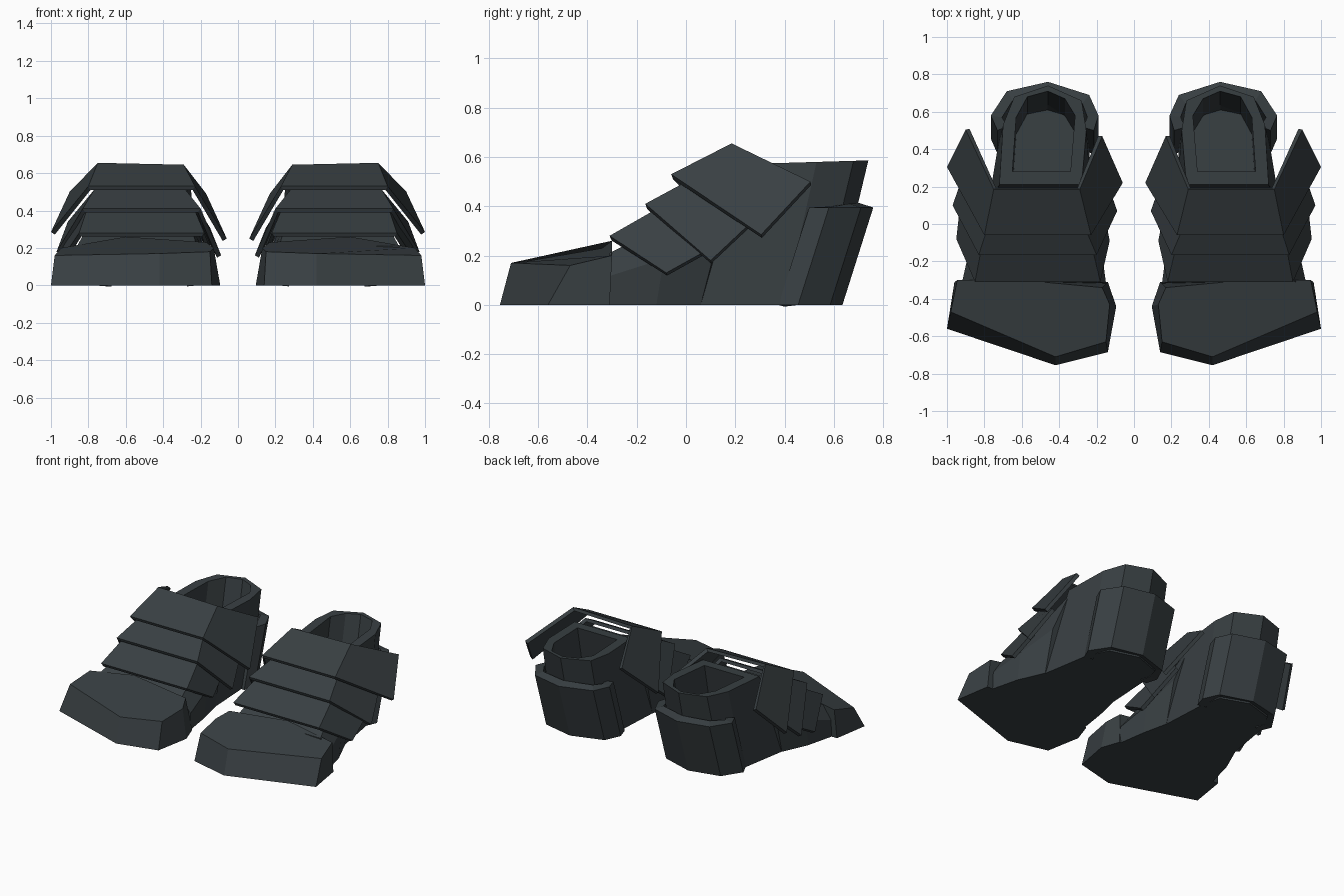
import bpy, bmesh

if "Cube" in bpy.data.objects:
    bpy.data.objects.remove(bpy.data.objects["Cube"])

dark = bpy.data.materials.new("dark_armour")
dark.diffuse_color = (0.04, 0.05, 0.055, 1)
dark.use_nodes = True
dark.node_tree.nodes["Principled BSDF"].inputs["Base Color"].default_value = dark.diffuse_color


def finish(name, bm, thickness=0):
    me = bpy.data.meshes.new(name)
    bm.to_mesh(me)
    bm.free()
    ob = bpy.data.objects.new(name, me)
    bpy.context.collection.objects.link(ob)
    me.materials.append(dark)
    if thickness:
        s = ob.modifiers.new("thickness", 'SOLIDIFY')
        s.thickness = thickness
        s.offset = -1
    # second boot is the mirror image across x = 0
    m = ob.modifiers.new("other_boot", 'MIRROR')
    m.use_mirror_merge = False
    return ob


def loft(name, rings):
    """Closed solid through rings of equal point count."""
    bm = bmesh.new()
    vs = [[bm.verts.new(p) for p in r] for r in rings]
    n = len(rings[0])
    for a, b in zip(vs, vs[1:]):
        for i in range(n):
            j = (i + 1) % n
            bm.faces.new((a[i], a[j], b[j], b[i]))
    bm.faces.new(vs[0][::-1])
    bm.faces.new(vs[-1])
    bmesh.ops.recalc_face_normals(bm, faces=bm.faces)
    return finish(name, bm)


def strip(name, low, high, thickness):
    """Bent sheet between two rows of points, given thickness."""
    bm = bmesh.new()
    a = [bm.verts.new(p) for p in low]
    b = [bm.verts.new(p) for p in high]
    for i in range(len(a) - 1):
        bm.faces.new((a[i], a[i + 1], b[i + 1], b[i]))
    return finish(name, bm, thickness)


def at(points, z, dy=0):
    return [(x, y + dy, z) for x, y in points]


# toe cap: flat sole outline up to a sloping top
toe_sole = [(1.0, -.56), (.42, -.755), (.14, -.685), (.095, -.44), (.14, -.31), (.55, -.31), (.96, -.31)]
toe_top = [(.98, -.47, .16), (.42, -.71, .17), (.15, -.63, .18), (.13, -.43, .2),
           (.17, -.34, .23), (.6, -.3, .26), (.945, -.3, .2)]
loft("toe_cap", [at(toe_sole, 0), toe_top])


# foot body: cross-sections from toe to ankle
def section(y0, y1, xi, xo, ti, to, z):
    ym = y0 + (y1 - y0) * .5
    return [(xi, y0, 0), (xi, ym, z * .55), (ti, y1, z), (to, y1, z), (xo, ym, z * .55), (xo, y0, 0)]


loft("foot_body", [
    section(-.32, -.31, .15, .92, .22, .86, .21),
    section(-.12, -.06, .18, .87, .26, .79, .34),
    section(.06, .21, .22, .79, .29, .72, .53)])

# ankle shaft: leaning hollow tube with a thick rim
rim = [(.28, .21), (.255, .5), (.28, .66), (.46, .74), (.64, .68), (.70, .53), (.72, .21)]
hole = [(.34, .28), (.315, .58), (.37, .67), (.46, .71), (.57, .68), (.63, .57), (.65, .28)]
base = [(.22, .04), (.24, .4), (.27, .53), (.46, .6), (.66, .54), (.73, .4), (.79, .04)]
top_z = lambda pts: [(x, y, .57 + .03 * (y - .2)) for x, y in pts]
loft("ankle_shaft", [at(base, 0), top_z(rim), top_z(hole), at(hole, .12, -.09)])

# heel guard wrapped round the back of the shaft
guard = [(.73, .5), (.765, .58), (.68, .71), (.46, .76), (.24, .69), (.19, .58), (.215, .5)]
strip("heel_guard", at(guard, 0, -.125), at(guard, .395), .06)

# three overlapping instep plates, each row: inner tip, inner bend, outer bend, outer tip
plates = [
    ([(.13, -.09, .15), (.18, -.31, .28), (.85, -.31, .28), (.95, -.08, .13)],
     [(.16, .06, .25), (.23, -.1, .40), (.81, -.1, .40), (.93, .1, .23)]),
    ([(.09, .07, .16), (.20, -.165, .41), (.83, -.165, .41), (.97, .1, .18)],
     [(.15, .24, .31), (.28, .02, .51), (.77, .02, .51), (.91, .27, .34)]),
    ([(.06, .22, .25), (.23, -.06, .53), (.80, -.06, .53), (1.0, .305, .285)],
     [(.17, .47, .49), (.29, .185, .645), (.75, .185, .655), (.90, .505, .50)]),
]
for i, (front, back) in enumerate(plates):
    strip(f"instep_plate_{i + 1}", front, back, .025)
